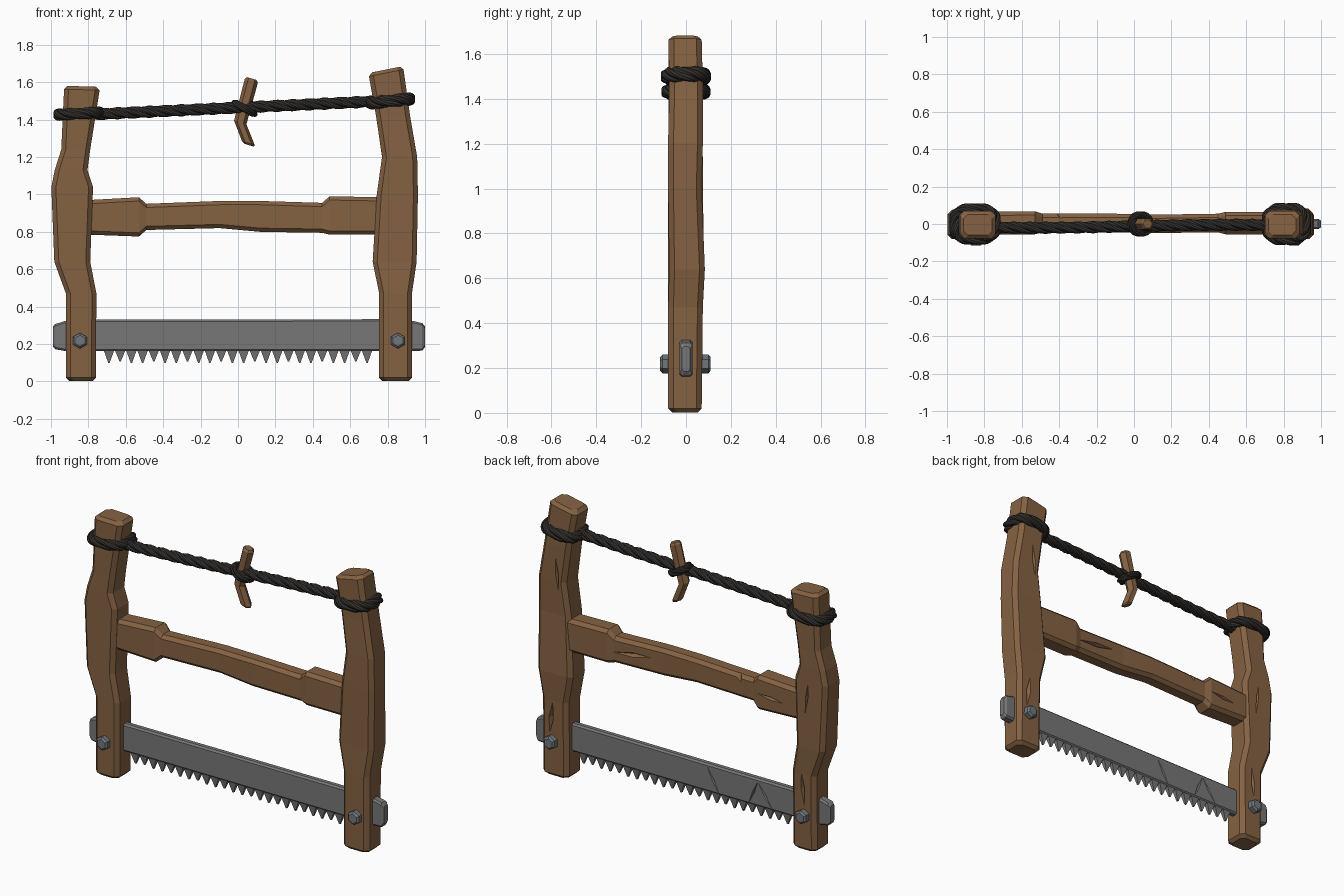
import bpy, bmesh, math
from mathutils import Vector, Matrix

if "Cube" in bpy.data.objects:
    bpy.data.objects.remove(bpy.data.objects["Cube"])


def material(name, colour):
    m = bpy.data.materials.new(name)
    m.use_nodes = True
    m.diffuse_color = (*colour, 1)
    m.node_tree.nodes["Principled BSDF"].inputs["Base Color"].default_value = (*colour, 1)
    return m


WOOD = material("brown wood", (0.235, 0.122, 0.055))
STEEL = material("grey steel", (0.185, 0.185, 0.185))
BOLT = material("bolt steel", (0.165, 0.185, 0.2))
ROPE = material("dark rope", (0.032, 0.028, 0.025))


def finish(name, bm, mat):
    bmesh.ops.recalc_face_normals(bm, faces=bm.faces)
    me = bpy.data.meshes.new(name)
    bm.to_mesh(me)
    bm.free()
    me.materials.append(mat)
    ob = bpy.data.objects.new(name, me)
    bpy.context.scene.collection.objects.link(ob)
    return ob


def skin(bm, rings):
    """Bridge closed rings of points and cap both ends."""
    loops = [[bm.verts.new(p) for p in r] for r in rings]
    n = len(loops[0])
    for a, b in zip(loops, loops[1:]):
        for i in range(n):
            j = (i + 1) % n
            bm.faces.new((a[i], a[j], b[j], b[i]))
    bm.faces.new(loops[0])
    bm.faces.new(loops[-1])


def octagon(u0, u1, v0, v1, c):
    return [(u0 + c, v0), (u1 - c, v0), (u1, v0 + c), (u1, v1 - c),
            (u1 - c, v1), (u0 + c, v1), (u0, v1 - c), (u0, v0 + c)]


def post(name, stations, tilt):
    """Carved upright: stations are (z, x0, x1, y0, y1); the top is tilted."""
    lo, hi, e = stations[0], stations[-1], 0.018

    def inset(s, dz):
        z, x0, x1, y0, y1 = s
        return (z + dz, x0 + e, x1 - e, y0 + e, y1 - e)

    rings = []
    for z, x0, x1, y0, y1 in [inset(lo, -e)] + stations + [inset(hi, e)]:
        t = tilt if z >= hi[0] else 0
        rings.append([(x, y, z + t * (x - (x0 + x1) / 2))
                      for x, y in octagon(x0, x1, y0, y1, 0.024)])
    bm = bmesh.new()
    skin(bm, rings)
    return finish(name, bm, WOOD)


def bar(name, stations, chamfer, mat):
    """Horizontal bar: stations are (x, z0, z1, y0, y1)."""
    bm = bmesh.new()
    skin(bm, [[(x, y, z) for y, z in octagon(y0, y1, z0, z1, chamfer)]
              for x, z0, z1, y0, y1 in stations])
    return finish(name, bm, mat)


def carve(ob, cuts):
    """Cut pointed splits: each is (centre, half sizes, turn about y)."""
    bm = bmesh.new()
    for centre, size, turn in cuts:
        m = Matrix.Translation(centre) @ Matrix.Rotation(turn, 4, 'Y') @ Matrix.Diagonal((*size, 1))
        tips = {(a, s): bm.verts.new(m @ Vector([s if k == a else 0 for k in range(3)]))
                for a in range(3) for s in (-1, 1)}
        for i in (-1, 1):
            for j in (-1, 1):
                for k in (-1, 1):
                    bm.faces.new((tips[0, i], tips[1, j], tips[2, k]))
    cutter = finish("split_cutter", bm, ob.data.materials[0])
    cutter.hide_render = True
    mod = ob.modifiers.new("splits", 'BOOLEAN')
    mod.operation, mod.object, mod.solver = 'DIFFERENCE', cutter, 'EXACT'
    bpy.context.view_layer.update()
    me = bpy.data.meshes.new_from_object(ob.evaluated_get(bpy.context.evaluated_depsgraph_get()))
    ob.modifiers.clear()
    ob.data = me
    bpy.data.objects.remove(cutter)


# Uprights
right_post = post("right_post", [
    (0.02, -0.92, -0.76, -0.08, 0.07), (0.47, -0.92, -0.757, -0.08, 0.072),
    (0.64, -0.982, -0.79, -0.08, 0.08), (1.04, -0.998, -0.775, -0.08, 0.075),
    (1.13, -0.98, -0.805, -0.08, 0.075), (1.24, -0.945, -0.79, -0.078, 0.072),
    (1.56, -0.93, -0.74, -0.078, 0.07)], -0.03)
left_post = post("left_post", [
    (0.02, 0.755, 0.93, -0.08, 0.07), (0.47, 0.755, 0.93, -0.08, 0.075),
    (0.64, 0.72, 0.955, -0.075, 0.084), (1.0, 0.742, 0.962, -0.08, 0.07),
    (1.2, 0.77, 0.958, -0.08, 0.075), (1.42, 0.738, 0.92, -0.075, 0.076),
    (1.65, 0.7, 0.885, -0.078, 0.07)], 0.2)
carve(right_post, [((-0.84, 0.075, 0.38), (0.014, 0.03, 0.11), 0.1),
                   ((-0.87, 0.08, 0.95), (0.01, 0.02, 0.12), -0.1)])
carve(left_post, [((0.86, 0.075, 0.36), (0.016, 0.03, 0.1), -0.1),
                  ((0.82, 0.075, 1.25), (0.01, 0.02, 0.11), 0.1)])

# Cross beam with thicker shoulders
beam = bar("cross_beam", [
    (-0.8, 0.785, 0.97, -0.055, 0.065), (-0.53, 0.775, 0.985, -0.055, 0.068),
    (-0.49, 0.81, 0.95, -0.045, 0.055), (-0.1, 0.82, 0.965, -0.045, 0.055),
    (0.12, 0.8, 0.965, -0.048, 0.05), (0.45, 0.795, 0.955, -0.045, 0.055),
    (0.49, 0.785, 0.99, -0.055, 0.065), (0.77, 0.785, 0.985, -0.055, 0.065)], 0.02, WOOD)
carve(beam, [((-0.39, 0.06, 0.96), (0.035, 0.035, 0.06), 0.4),
             ((0.32, 0.055, 0.88), (0.14, 0.025, 0.015), 0.12),
             ((-0.62, 0.07, 0.87), (0.1, 0.02, 0.012), -0.1)])

# Blade with end tabs passing through the uprights
blade = bar("saw_blade", [
    (-0.99, 0.185, 0.295, -0.018, 0.018), (-0.975, 0.172, 0.308, -0.028, 0.028),
    (-0.92, 0.162, 0.325, -0.028, 0.028), (-0.8, 0.162, 0.33, -0.022, 0.022),
    (0.8, 0.162, 0.333, -0.022, 0.022), (0.93, 0.162, 0.325, -0.028, 0.028),
    (0.985, 0.165, 0.312, -0.028, 0.028), (1.0, 0.185, 0.295, -0.018, 0.018)], 0.01, STEEL)
carve(blade, [((x, 0.024, 0.24), (0.008, 0.012, 0.1), t)
              for x, t in ((-0.2, 0.5), (-0.47, -0.4), (-0.55, 0.6))])

# Saw teeth
COUNT, PITCH = 24, 0.06
bm = bmesh.new()
for i in range(COUNT):
    x = (i - (COUNT - 1) / 2) * PITCH
    drop = 0.1 + 0.008 * (i % 3 == 1)
    tooth = [(x - PITCH / 2, 0.172), (x + PITCH / 2, 0.172), (x + 0.004, drop), (x - 0.004, drop)]
    skin(bm, [[(px, s * (0.016 if pz > 0.15 else 0.005), pz) for px, pz in tooth] for s in (-1, 1)])
finish("saw_teeth", bm, STEEL)

# Hexagonal bolts on both faces of each upright
for side, x in (("right", -0.845), ("left", 0.855)):
    for face, y0, y1 in (("front", -0.07, -0.115), ("back", 0.06, 0.11)):
        bm = bmesh.new()
        lip = y1 + (0.01 if y1 < 0 else -0.01)
        skin(bm, [[(x + r * math.sin(k * math.pi / 3), y, 0.218 + r * math.cos(k * math.pi / 3))
                   for k in range(6)] for y, r in ((y0, 0.042), (lip, 0.042), (y1, 0.03))])
        finish(f"{side}_{face}_bolt", bm, BOLT)


def rope(name, path, radius, closed=False, turns=1):
    """Sweep a four-strand lobed section that twists along the path."""
    n, sides, bm = len(path), 16, bmesh.new()
    rings = []
    for i, p in enumerate(path):
        a = path[(i - 1) % n] if closed else path[max(i - 1, 0)]
        b = path[(i + 1) % n] if closed else path[min(i + 1, n - 1)]
        t = (b - a).normalized()
        ref = Vector((0, 0, 1)) if abs(t.z) < 0.8 else Vector((0, 1, 0))
        u = t.cross(ref).normalized()
        v = t.cross(u)
        ring = []
        for k in range(sides):
            ang = math.tau * k / sides
            r = radius * (0.72 + 0.28 * abs(math.sin(2 * ang)))
            ang += math.tau * turns * i / (n if closed else n - 1)
            ring.append(p + (u * math.cos(ang) + v * math.sin(ang)) * r)
        rings.append(ring)
    if closed:
        rings.append(rings[0])
    skin(bm, rings)
    if closed:
        bm.faces.ensure_lookup_table()
        bmesh.ops.delete(bm, geom=bm.faces[-2:], context='FACES_ONLY')
        bmesh.ops.remove_doubles(bm, verts=bm.verts, dist=0.00001)
    finish(name, bm, ROPE)


def power(c, e):
    return math.copysign(abs(c) ** e, c)


def loop(name, centre, hx, hy, slope, radius, turns):
    """Rope ring hugging a squarish upright."""
    pts = []
    for i in range(64):
        a = math.tau * i / 64
        dx = hx * power(math.cos(a), 0.7)
        pts.append(Vector(centre) + Vector((dx, hy * power(math.sin(a), 0.7), slope * dx)))
    rope(name, pts, radius, True, turns)


# Tension rope, its loops and the knot
rope("tension_rope", [Vector((x, -0.012 + 0.008 * math.sin(x * 3), 1.464 + 0.046 * x))
                      for x in (-0.77 + 1.53 * i / 110 for i in range(111))], 0.033, turns=4.5)
loop("right_rope_loop", (-0.85, 0, 1.432), 0.108, 0.08, 0.05, 0.033, 2)
loop("left_rope_loop", (0.815, 0, 1.5), 0.1, 0.08, 0.1, 0.036, 2)
rope("toggle_knot", [Vector((0.035 + 0.05 * math.cos(a), 0.048 * math.sin(a), 1.46 - 0.025 * math.cos(a)))
                     for a in (math.tau * i / 32 for i in range(32))], 0.023, True, 1)

# Bent twisting stick
bm = bmesh.new()
skin(bm, [[(x + r * math.cos(k * math.pi / 3), r * math.sin(k * math.pi / 3),
            z - 0.3 * r * math.cos(k * math.pi / 3)) for k in range(6)]
          for x, z, r in ((0.073, 1.62, 0.025), (0.071, 1.607, 0.035), (0.04, 1.49, 0.034),
                          (0.012, 1.385, 0.033), (0.055, 1.275, 0.034), (0.06, 1.263, 0.025))])
finish("toggle_stick", bm, WOOD)
